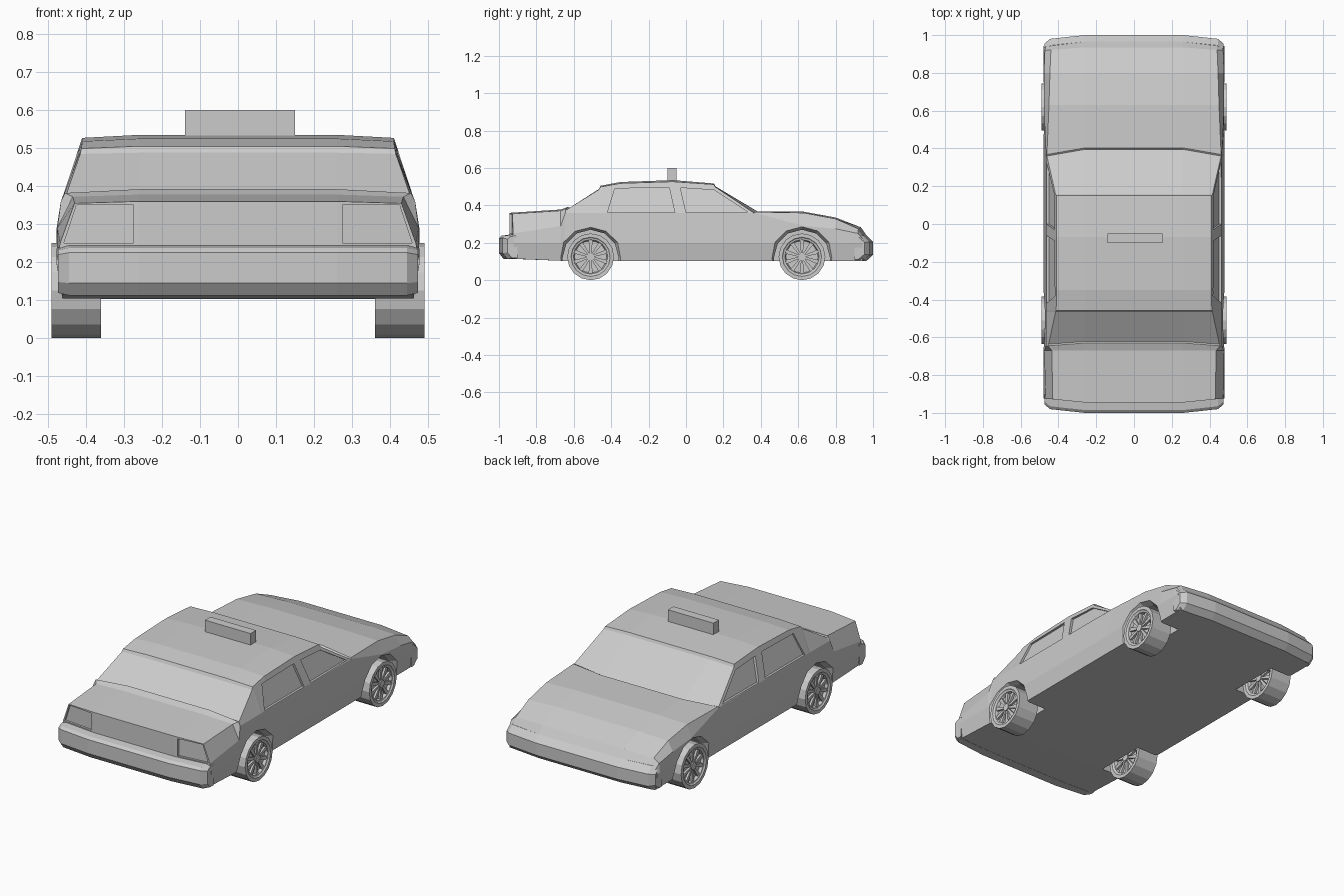
import bpy, bmesh
from math import sin, cos, pi, radians
from mathutils import Matrix

if "Cube" in bpy.data.objects:
    bpy.data.objects.remove(bpy.data.objects["Cube"])


def finish(name, bm):
    bmesh.ops.recalc_face_normals(bm, faces=bm.faces)
    me = bpy.data.meshes.new(name)
    bm.to_mesh(me)
    bm.free()
    ob = bpy.data.objects.new(name, me)
    bpy.context.collection.objects.link(ob)
    return ob


def skin(bm, rings, cap=True):
    """Bridge closed rings of points in order."""
    vs = [[bm.verts.new(p) for p in r] for r in rings]
    n = len(rings[0])
    for a, b in zip(vs, vs[1:]):
        for i in range(n):
            j = (i + 1) % n
            bm.faces.new((a[i], a[j], b[j], b[i]))
    if cap:
        bm.faces.new(vs[0])
        bm.faces.new(vs[-1])
    return vs


def loft(name, rings):
    bm = bmesh.new()
    skin(bm, rings)
    return finish(name, bm)


# body stations: y, y shift at sides, centre z, edge x, edge z, shoulder x, shoulder z
stations = [
    (-.945, .02, .36, .43, .355, .468, .25),
    (-.67, 0, .378, .435, .372, .475, .29),
    (-.63, -.015, .392, .455, .382, .466, .36),
    (-.622, -.015, .386, .452, .378, .466, .36),
    (-.465, 0, .488, .415, .485, .465, .36),
    (-.457, 0, .505, .412, .499, .465, .36),
    (-.35, 0, .525, .41, .518, .465, .36),
    (-.07, 0, .535, .41, .527, .465, .36),
    (.15, 0, .517, .41, .512, .465, .36),
    (.157, 0, .502, .415, .498, .465, .36),
    (.395, -.035, .360, .461, .362, .466, .36),
    (.403, -.035, .368, .461, .365, .466, .36),
    (.63, 0, .366, .45, .36, .477, .29),
    (.80, 0, .335, .445, .328, .477, .275),
    (.935, -.015, .283, .44, .275, .472, .25),
    (.965, -.02, .24, .44, .235, .465, .22),
]


def section(y, dy, zc, we, ze, ws, zs):
    zb = .115 if y < -.9 else .104
    half = [(.26, zb), (.462, zb), (.478, .20), (ws, zs), (we, ze), (.26, zc)]
    pts = half + [(-x, z) for x, z in reversed(half)]
    return [(x, y + dy * (abs(x) - .26) / .2, z) for x, z in pts]


bm = bmesh.new()
vs = skin(bm, [section(*s) for s in stations], cap=False)
for r in (vs[0], vs[-1]):
    bm.faces.new(r[:6])
    bm.faces.new((r[0], r[5], r[6], r[11]))
    bm.faces.new(r[6:])
body = finish("body", bm)

cutters = []

# wheel arches with flared lips
WHEELS = (-.51, .62)
for s in (-1, 1):
    for y0 in WHEELS:
        def arch(x, r):
            pts = [(r * cos(radians(a)), .12 + r * sin(radians(a))) for a in range(0, 181, 30)]
            pts += [(-r, .03), (r, .03)]
            return [(s * x, y0 + y, z) for y, z in pts]
        cutters.append(loft("arch_cutter", [arch(.33, .15), arch(.445, .15), arch(.51, .182)]))

    # side window recesses following the leaning cabin sides
    for win in ([(-.42, .363), (-.38, .49), (-.09, .496), (-.06, .363)],
                [(-.03, .494), (.15, .482), (.33, .365), (0, .363)]):
        def pane(off):
            return [(s * (.465 - .34 * (z - .36) + off), y, z) for y, z in win]
        cutters.append(loft("window_cutter", [pane(-.013), pane(.05)]))

    # lamp recesses at the front
    lamp = [(.275, .25), (.275, .35), (.425, .35), (.458, .25)]

    def lamp_ring(off):
        return [(s * x, -.945 + .1 * (x - .26) + off, z) for x, z in lamp]
    cutters.append(loft("lamp_cutter", [lamp_ring(.012), lamp_ring(-.04)]))

for c in cutters:
    m = body.modifiers.new("cut", "BOOLEAN")
    m.operation = "DIFFERENCE"
    m.solver = "EXACT"
    m.object = c
dg = bpy.context.evaluated_depsgraph_get()
cut_mesh = bpy.data.meshes.new_from_object(body.evaluated_get(dg))
body.modifiers.clear()
body.data = cut_mesh
for c in cutters:
    bpy.data.objects.remove(c)


# wrap-around bumpers
def bumper(name, sign, prof):
    rings = []
    for x, d, k in ((-.474, .045, .9), (-.445, .02, 1), (-.26, 0, 1),
                    (.26, 0, 1), (.445, .02, 1), (.474, .045, .9)):
        rings.append([(x, sign * (y - d * (1 if y > .95 else .4)), .175 + (z - .175) * k)
                      for y, z in prof])
    loft(name, rings)


bumper("front_bumper", -1, [(.92, .113), (.975, .113), (1, .145), (1, .225), (.985, .238), (.92, .247)])
bumper("back_bumper", 1, [(.92, .103), (.965, .103), (1, .135), (1, .205), (.965, .24), (.92, .245)])

# roof light bar
bm = bmesh.new()
bmesh.ops.create_cube(bm, size=1, matrix=Matrix.Translation((.005, -.075, .56))
                      @ Matrix.Diagonal((.29, .05, .08, 1)))
finish("roof_light", bm)


# wheels: lathed tyre and rim with spokes on both faces
def wheel(name, x, y):
    bm = bmesh.new()
    n = 16
    prof = [(-.042, .01), (-.042, .086), (-.058, .092), (-.06, .1), (-.065, .105), (-.065, .125)]
    prof += [(-px, r) for px, r in reversed(prof)]
    skin(bm, [[(px, r * sin(2 * pi * i / n), -r * cos(2 * pi * i / n)) for i in range(n)]
              for px, r in prof])
    for s in (-1, 1):
        for i in range(10):
            spin = Matrix.Rotation(2 * pi * i / 10, 4, "X")
            rings = []
            for r, w in ((.015, .005), (.09, .011)):
                rings.append([spin @ Matrix.Translation((s * px, py, r)).to_translation()
                              for px, py in ((.04, -w), (.054, -w), (.054, w), (.04, w))])
            skin(bm, rings)
        bmesh.ops.create_cone(bm, cap_ends=True, segments=10, radius1=.022, radius2=.022, depth=.02,
                              matrix=Matrix.Translation((s * .05, 0, 0)) @ Matrix.Rotation(pi / 2, 4, "Y"))
    finish(name, bm).location = (x, y, .125)


for side, x in (("left", -.425), ("right", .425)):
    for end, y in zip(("front", "back"), WHEELS):
        wheel(f"{end}_{side}_wheel", x, y)
